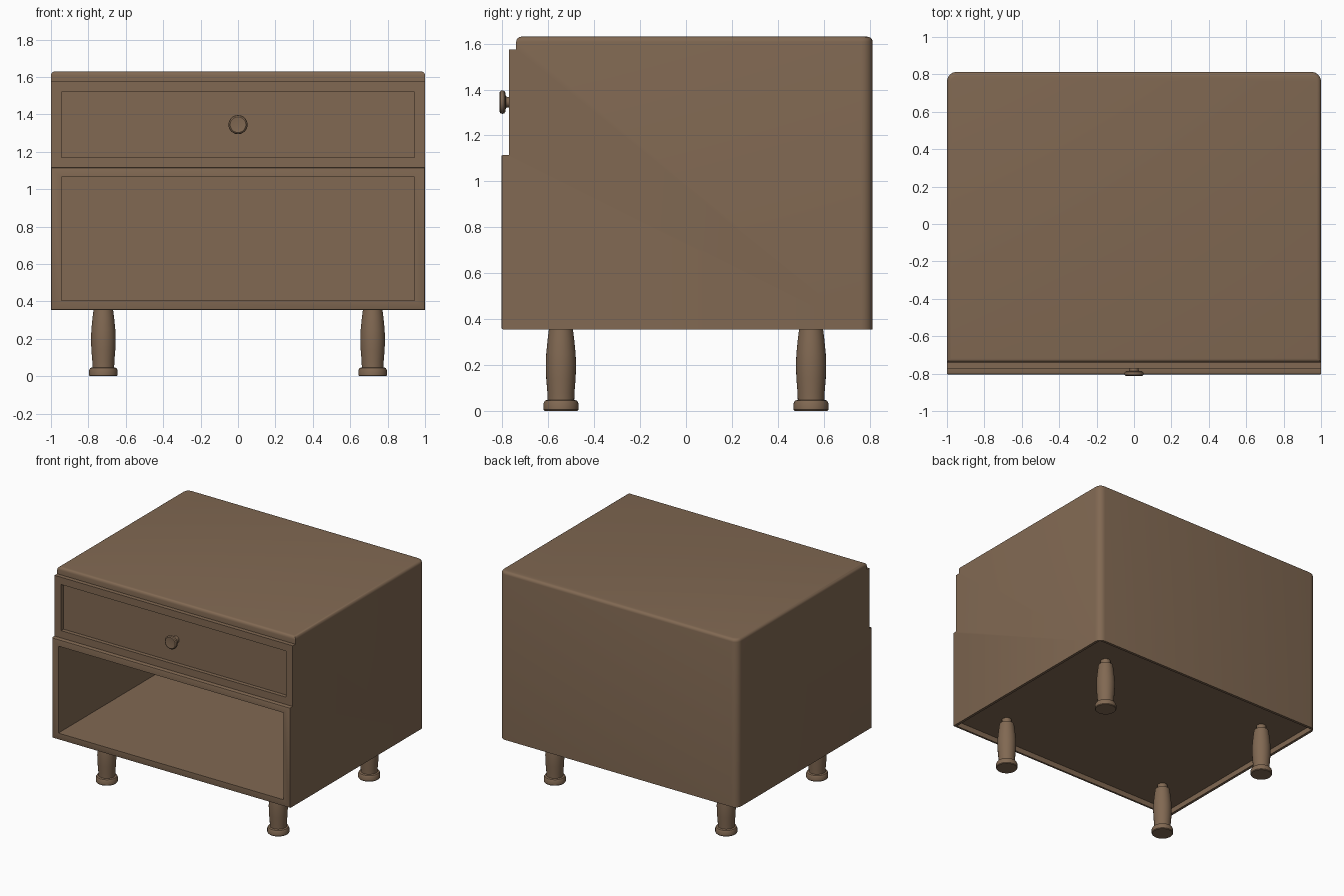
import bpy, bmesh, math
from mathutils import Matrix

if "Cube" in bpy.data.objects:
    bpy.data.objects.remove(bpy.data.objects["Cube"])

wood = bpy.data.materials.new("brown wood")
wood.diffuse_color = (0.22, 0.14, 0.085, 1)
wood.use_nodes = True
wood.node_tree.nodes["Principled BSDF"].inputs["Base Color"].default_value = wood.diffuse_color


def make_object(name, bm):
    bmesh.ops.recalc_face_normals(bm, faces=bm.faces)
    mesh = bpy.data.meshes.new(name)
    bm.to_mesh(mesh)
    bm.free()
    mesh.materials.append(wood)
    ob = bpy.data.objects.new(name, mesh)
    bpy.context.collection.objects.link(ob)
    return ob


def activate(ob):
    bpy.ops.object.select_all(action='DESELECT')
    ob.select_set(True)
    bpy.context.view_layer.objects.active = ob


def smooth(ob, angle=35):
    activate(ob)
    bpy.ops.object.shade_smooth_by_angle(angle=math.radians(angle))


def bevel_where(bm, rule, width, segments):
    edges = [e for e in bm.edges if rule(*[v.co for v in e.verts])]
    bmesh.ops.bevel(bm, geom=edges, offset=width, segments=segments,
                    profile=0.5, affect='EDGES', clamp_overlap=True)


def cut_box(target, x, y0, y1, z0, z1):
    bm = bmesh.new()
    bmesh.ops.create_cube(bm, size=1)
    for v in bm.verts:
        v.co = (v.co.x * 2 * x, y0 if v.co.y < 0 else y1, z0 if v.co.z < 0 else z1)
    cutter = make_object("cutter", bm)
    cutter.hide_render = True
    mod = target.modifiers.new("cut", 'BOOLEAN')
    mod.object, mod.operation, mod.solver = cutter, 'DIFFERENCE', 'EXACT'
    activate(target)
    bpy.ops.object.modifier_apply(modifier=mod.name)
    bpy.data.objects.remove(cutter, do_unlink=True)


def lathe(name, profile, matrix, steps=32):
    bm = bmesh.new()
    verts = [bm.verts.new((r, 0, z)) for r, z in profile]
    edges = [bm.edges.new(p) for p in zip(verts, verts[1:])]
    bmesh.ops.spin(bm, geom=verts + edges, cent=(0, 0, 0), axis=(0, 0, 1),
                   angle=math.tau, steps=steps)
    bmesh.ops.remove_doubles(bm, verts=bm.verts, dist=0.0002)
    bmesh.ops.transform(bm, matrix=matrix, verts=bm.verts)
    ob = make_object(name, bm)
    smooth(ob)
    return ob


# cabinet: stepped side profile swept across the width
TOP, BASE, BACK, FRONT = 1.63, 0.355, 0.813, -0.805
profile = [(BACK, BASE), (BACK, TOP), (-0.74, TOP), (-0.74, 1.575),
           (-0.772, 1.575), (-0.772, 1.115), (FRONT, 1.115), (FRONT, BASE)]
bm = bmesh.new()
side = bm.faces.new([bm.verts.new((-1, y, z)) for y, z in profile])
ext = bmesh.ops.extrude_face_region(bm, geom=[side])
bmesh.ops.translate(bm, vec=(2, 0, 0),
                    verts=[g for g in ext["geom"] if isinstance(g, bmesh.types.BMVert)])
bmesh.ops.recalc_face_normals(bm, faces=bm.faces)
# rounded back corners, softened top edge, eased lower frame
bevel_where(bm, lambda a, b: min(a.y, b.y) > 0.8 and abs(a.z - b.z) > 0.5, 0.05, 5)
bevel_where(bm, lambda a, b: min(a.z, b.z) > TOP - 0.001, 0.022, 4)
bevel_where(bm, lambda a, b: max(a.y, b.y) < FRONT + 0.001, 0.008, 2)
cabinet = make_object("cabinet", bm)

# open shelf bay, drawer front recess and hollow underside
cut_box(cabinet, 0.945, -1, 0.76, 0.405, 1.065)
cut_box(cabinet, 0.945, -1, -0.742, 1.17, 1.52)
cut_box(cabinet, 0.98, -0.785, 0.793, 0.2, 0.395)
smooth(cabinet)

# drawer knob, turned about the y axis
lathe("drawer_knob",
      [(0, 0.068), (0.030, 0.070), (0.042, 0.071), (0.049, 0.066), (0.051, 0.058),
       (0.049, 0.050), (0.042, 0.045), (0.026, 0.043), (0.023, 0.036),
       (0.026, 0.0), (0.026, -0.01)],
      Matrix.Translation((0, -0.742, 1.345)) @ Matrix.Rotation(math.pi / 2, 4, 'X'))

# four turned legs, pinned into the recessed base
leg_profile = [(0, 0), (0.072, 0), (0.076, 0.005), (0.076, 0.032), (0.070, 0.044),
               (0.058, 0.048), (0.059, 0.08), (0.064, 0.14), (0.066, 0.20),
               (0.064, 0.25), (0.058, 0.31), (0.052, 0.358), (0.035, 0.360),
               (0.035, 0.40)]
for fb, y in (("front", -0.545), ("back", 0.545)):
    for lr, x in (("left", -0.72), ("right", 0.72)):
        lathe(f"{fb}_{lr}_leg", leg_profile, Matrix.Translation((x, y, 0)))
